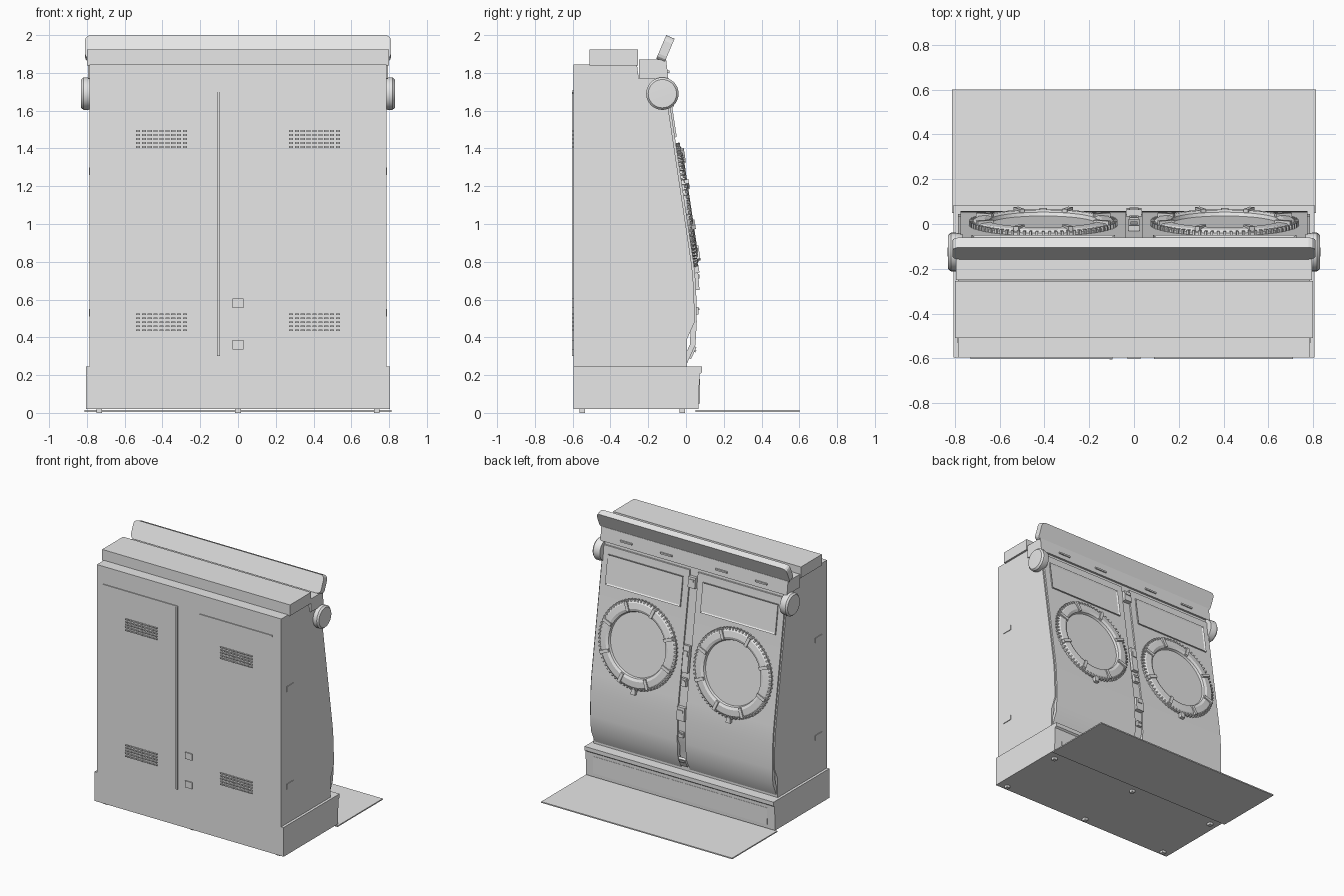
import bpy, bmesh, math
from mathutils import Matrix, Vector

old = bpy.data.objects.get("Cube")
if old:
    bpy.data.objects.remove(old, do_unlink=True)

grey = bpy.data.materials.new("plain_grey")
grey.use_nodes = True
grey.diffuse_color = (0.8, 0.8, 0.8, 1)
grey.node_tree.nodes["Principled BSDF"].inputs["Base Color"].default_value = (0.8, 0.8, 0.8, 1)


def finish(name, bm, matrix=None, smooth=False):
    if matrix:
        bm.transform(matrix)
    bmesh.ops.recalc_face_normals(bm, faces=bm.faces[:])
    mesh = bpy.data.meshes.new(name)
    bm.to_mesh(mesh)
    bm.free()
    mesh.materials.append(grey)
    obj = bpy.data.objects.new(name, mesh)
    bpy.context.collection.objects.link(obj)
    if smooth:
        bpy.ops.object.select_all(action='DESELECT')
        obj.select_set(True)
        bpy.context.view_layer.objects.active = obj
        bpy.ops.object.shade_smooth_by_angle(angle=math.radians(25))
    return obj


def add_box(bm, centre, size, turn=None):
    m = Matrix.Translation(centre) @ (turn or Matrix()) @ Matrix.Diagonal((*size, 1))
    return bmesh.ops.create_cube(bm, size=1, matrix=m)["verts"]


def box(name, x, y, z):
    """Box given by its range on each axis."""
    bm = bmesh.new()
    add_box(bm, [(a + b) / 2 for a, b in (x, y, z)], [b - a for a, b in (x, y, z)])
    return finish(name, bm)


def extrude(name, points, x0, x1, smooth=False):
    """Side profile of (y, z) points pulled along x."""
    bm = bmesh.new()
    face = bm.faces.new([bm.verts.new((x0, y, z)) for y, z in points])
    out = bmesh.ops.extrude_face_region(bm, geom=[face])["geom"]
    bmesh.ops.translate(bm, vec=(x1 - x0, 0, 0),
                        verts=[v for v in out if isinstance(v, bmesh.types.BMVert)])
    return finish(name, bm, smooth=smooth)


# Door front curve, top to bottom
FRONT = [(-0.095, 1.74), (-0.08, 1.6), (0.04, 0.80), (0.047, 0.74), (0.053, 0.66),
         (0.056, 0.57), (0.057, 0.48), (0.05, 0.36), (0.0, 0.25)]


def front_y(z):
    for (ya, za), (yb, zb) in zip(FRONT, FRONT[1:]):
        if zb <= z <= za:
            return yb + (ya - yb) * (z - zb) / (za - zb)
    return 0


def on_front(x, z):
    """Frame lying on the door front: local y is up, local z points out."""
    slope = (front_y(z + 0.02) - front_y(z - 0.02)) / 0.04
    up = Vector((0, slope, 1)).normalized()
    out = Vector((0, 1, -slope)).normalized()
    m = Matrix((up.cross(out), up, out)).transposed().to_4x4()
    return Matrix.Translation((x, front_y(z), z)) @ m


# Cabinet, plinth and roof
extrude("cabinet", [(-0.595, 0.245), (-0.595, 1.845), (-0.26, 1.845), (-0.25, 1.77), (-0.11, 1.77)]
        + [(y - 0.012, z) for y, z in FRONT[:-2]] + [(0.005, 0.39), (0.005, 0.245)],
        -0.785, 0.785, True)
extrude("plinth", [(-0.595, 0.02), (-0.595, 0.245), (0.085, 0.245), (0.085, 0.215),
                   (0.072, 0.205), (0.066, 0.02)], -0.805, 0.805)
box("roof_box", (-0.8, 0.8), (-0.51, -0.255), (1.84, 1.925))
extrude("hood", [(-0.25, 1.77), (-0.25, 1.87), (-0.105, 1.87), (-0.093, 1.765)], -0.795, 0.795)
box("floor_mat", (-0.813, 0.813), (0.05, 0.6), (0.005, 0.014))
for x in (-0.735, 0, 0.735):
    for y in (-0.55, -0.02):
        box("foot", (x - 0.015, x + 0.015), (y - 0.015, y + 0.015), (0, 0.025))

# Leaning sign board with rounded corners
bm = bmesh.new()
add_box(bm, (0, 0, 0), (1.62, 0.048, 0.135))
corners = [e for e in bm.edges if abs(e.verts[0].co.y - e.verts[1].co.y) > 0.01]
bmesh.ops.bevel(bm, geom=corners, offset=0.03, segments=3, profile=0.5, affect='EDGES')
finish("sign_board", bm, Matrix.Translation((0, -0.109, 1.928)) @ Matrix.Rotation(-0.4, 4, 'X'))


def lathe(bm, profile, steps):
    """Spin (radius, height) points around local z."""
    verts = [bm.verts.new((r, 0, h)) for r, h in profile]
    edges = [bm.edges.new(p) for p in zip(verts, verts[1:])]
    bmesh.ops.spin(bm, geom=verts + edges, cent=(0, 0, 0), axis=(0, 0, 1),
                   angle=math.tau, steps=steps, use_duplicate=False)
    bmesh.ops.remove_doubles(bm, verts=bm.verts[:], dist=0.0005)


def door(side):
    x = side * 0.405
    # Curved door panel
    back = [(y - 0.03, z) for y, z in reversed(FRONT)]
    extrude("door_panel", FRONT + back, side * 0.035, side * 0.775, True)

    # Round porthole rim, glass, clamps and gripping ribs
    place = on_front(x, 1.1)
    bm = bmesh.new()
    lathe(bm, [(0.325, -0.01), (0.325, 0.012), (0.305, 0.026), (0.262, 0.03),
               (0.242, 0.022), (0.235, 0.004)], 64)
    finish("porthole_rim", bm, place, True)
    bm = bmesh.new()
    bmesh.ops.create_circle(bm, cap_ends=True, segments=64, radius=0.238,
                            matrix=Matrix.Translation((0, 0, 0.006)))
    finish("porthole_glass", bm, place)
    bm = bmesh.new()
    for i in range(8):
        turn = Matrix.Rotation(math.tau * (i + 0.5) / 8, 4, 'Z')
        add_box(bm, turn @ Vector((0.283, 0, 0.025)), (0.075, 0.024, 0.026), turn)
    finish("rim_clamps", bm, place)
    bm = bmesh.new()
    for i in range(72):
        turn = Matrix.Rotation(math.tau * i / 72, 4, 'Z')
        add_box(bm, turn @ Vector((0.322, 0, 0.011)), (0.02, 0.01, 0.02), turn)
    finish("rim_ribs", bm, place)
    bm = bmesh.new()
    add_box(bm, (0, -0.345, 0.01), (0.035, 0.04, 0.025))
    finish("rim_latch", bm, place)

    # Display window with a raised frame
    bm = bmesh.new()
    add_box(bm, (0, 0, 0), (0.64, 0.225, 0.02))
    top = max(bm.faces, key=lambda f: f.calc_center_median().z)
    bmesh.ops.inset_region(bm, faces=[top], thickness=0.015, depth=0)
    bmesh.ops.translate(bm, verts=top.verts[:], vec=(0, 0, -0.007))
    finish("display_window", bm, on_front(x, 1.57))

    # Hood catches, round cap on the cabinet side, plinth disc
    for dx in (-0.17, 0.17):
        box("hood_catch", (x + dx - 0.05, x + dx + 0.05), (-0.1, -0.088), (1.8, 1.812))
    bm = bmesh.new()
    lathe(bm, [(0, -0.03), (0.08, -0.03), (0.086, 0.0), (0.086, 0.022),
               (0.075, 0.034), (0, 0.036)], 32)
    finish("side_cap", bm, Matrix.Translation((side * 0.796, -0.125, 1.69))
           @ Matrix.Rotation(side * math.pi / 2, 4, 'Y'), True)
    bm = bmesh.new()
    lathe(bm, [(0, 0.004), (0.042, 0.004), (0.045, 0)], 24)
    finish("plinth_disc", bm, Matrix.Translation((x, 0.068, 0.11))
           @ Matrix.Rotation(-math.pi / 2, 4, 'X'))

    # Side handles
    for z in (0.53, 1.28):
        ends = sorted((side * 0.78, side * 0.79))
        box("side_handle", ends, (-0.53, -0.45), (z - 0.02, z + 0.02))

    # Rear vents made of short slots
    for z in (0.48, 1.45):
        bm = bmesh.new()
        for row in range(5):
            for col in range(9):
                add_box(bm, (x + (col - 4) * 0.031, -0.597, z + (row - 2) * 0.021),
                        (0.022, 0.012, 0.009))
        finish("rear_vent", bm)


for side in (-1, 1):
    door(side)

# Middle strip fittings
box("plinth_panel", (-0.74, 0.74), (0.06, 0.073), (0.05, 0.18))
for z, w, h, d in ((1.66, 0.06, 0.08, 0.04), (1.1, 0.05, 0.2, 0.025), (0.93, 0.04, 0.06, 0.025),
                   (0.7, 0.065, 0.1, 0.035), (0.54, 0.04, 0.04, 0.02), (0.32, 0.06, 0.07, 0.02)):
    bm = bmesh.new()
    add_box(bm, (0, 0, 0), (w, h, d))
    add_box(bm, (0, h * 0.2, d / 2), (w * 0.6, h * 0.2, 0.012))
    finish("strip_fitting", bm, on_front(0, z))

# Rear door edges and locks
box("rear_divider", (-0.11, -0.095), (-0.604, -0.59), (0.3, 1.7))
box("rear_top_bar_a", (-0.73, -0.095), (-0.602, -0.59), (1.698, 1.71))
box("rear_top_bar_b", (0.09, 0.71), (-0.602, -0.59), (1.688, 1.7))
for z in (0.36, 0.58):
    box("rear_lock", (-0.03, 0.03), (-0.603, -0.59), (z - 0.025, z + 0.025))
